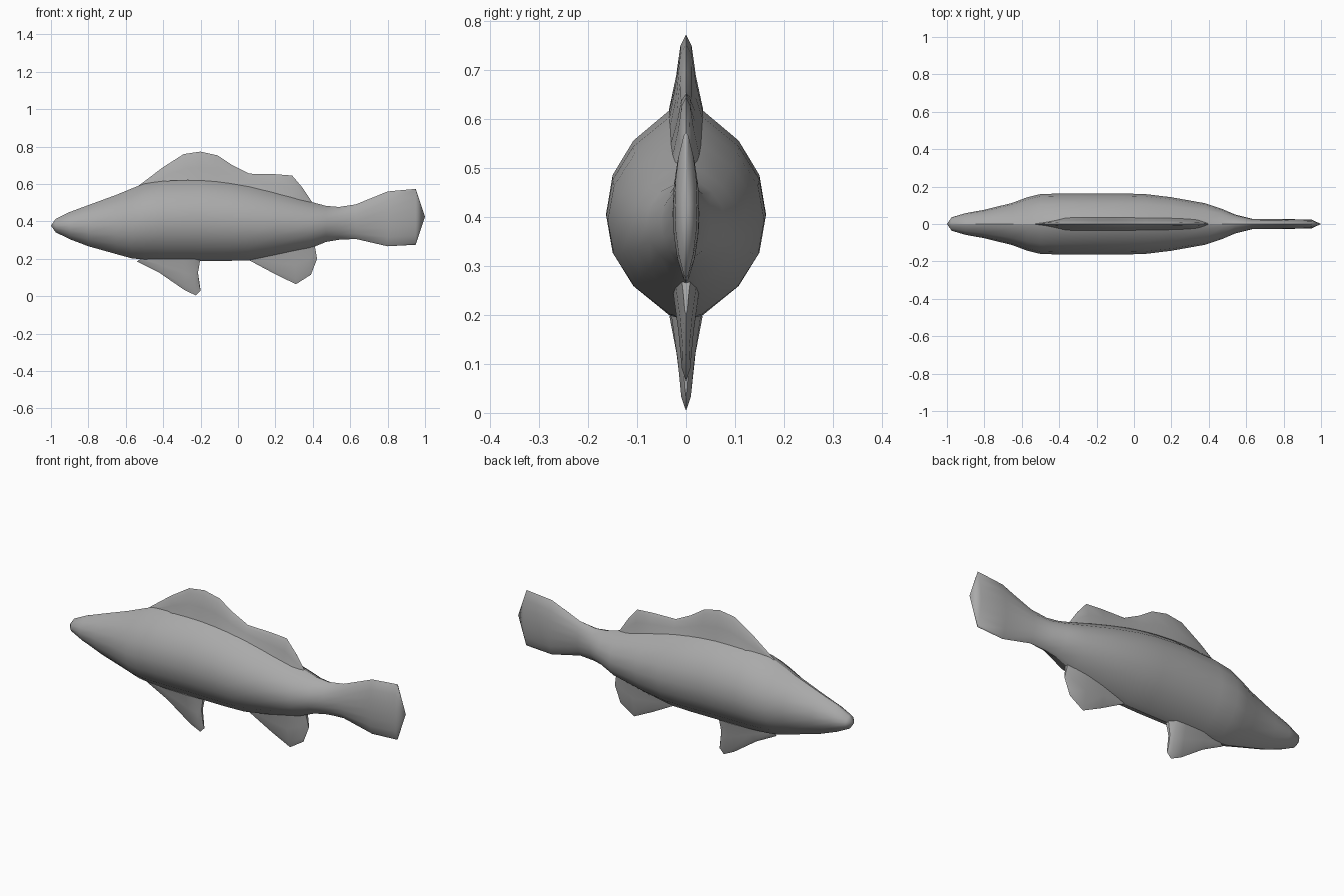
import bpy, bmesh, math

cube = bpy.data.objects.get("Cube")
if cube:
    bpy.data.objects.remove(cube, do_unlink=True)

grey = bpy.data.materials.new("fish grey")
grey.use_nodes = True
GREY = (0.4, 0.4, 0.4, 1)
grey.diffuse_color = GREY
grey.node_tree.nodes["Principled BSDF"].inputs["Base Color"].default_value = GREY


def loft(name, rings, start=None, end=None, ridges=(), angle=60):
    """Skin a row of closed rings, closing each end with a point or a face."""
    bm = bmesh.new()
    rows = [[bm.verts.new(p) for p in ring] for ring in rings]
    n = len(rows[0])
    for a, b in zip(rows, rows[1:]):
        for i in range(n):
            j = (i + 1) % n
            bm.faces.new((a[i], a[j], b[j], b[i]))
    for row, tip in ((rows[0], start), (rows[-1], end)):
        if tip:
            v = bm.verts.new(tip)
            for i in range(n):
                bm.faces.new((row[i], row[(i + 1) % n], v))
        else:
            bm.faces.new(row)
    bmesh.ops.recalc_face_normals(bm, faces=bm.faces[:])
    # sharp ridge lines along the body
    for a, b in zip(rows, rows[1:]):
        for i in ridges:
            bm.edges.get((a[i], b[i])).smooth = False
    mesh = bpy.data.meshes.new(name)
    bm.to_mesh(mesh)
    bm.free()
    mesh.materials.append(grey)
    obj = bpy.data.objects.new(name, mesh)
    bpy.context.collection.objects.link(obj)
    bpy.ops.object.select_all(action='DESELECT')
    obj.select_set(True)
    bpy.context.view_layer.objects.active = obj
    bpy.ops.object.shade_smooth_by_angle(angle=math.radians(angle), keep_sharp_edges=True)
    return obj


# Body and tail: x, half width, bottom z, top z
stations = [
    (-0.975, 0.036, 0.342, 0.413), (-0.90, 0.058, 0.305, 0.450),
    (-0.80, 0.076, 0.267, 0.487), (-0.65, 0.113, 0.225, 0.542),
    (-0.57, 0.143, 0.203, 0.575), (-0.50, 0.160, 0.195, 0.603),
    (-0.40, 0.163, 0.190, 0.623), (-0.20, 0.163, 0.189, 0.629),
    (-0.05, 0.163, 0.189, 0.615), (0.06, 0.160, 0.192, 0.595),
    (0.20, 0.143, 0.215, 0.560), (0.38, 0.111, 0.253, 0.507),
    (0.47, 0.081, 0.290, 0.483), (0.54, 0.051, 0.302, 0.477),
    (0.63, 0.028, 0.306, 0.491), (0.80, 0.027, 0.267, 0.560),
    (0.95, 0.023, 0.275, 0.574),
]
# One quarter of the cross-section, then mirrored to a full ring
quarter = [(0, 1), (0.21, 0.95), (0.66, 0.67), (0.92, 0.35), (1, 0)]
half = quarter + [(u, -v) for u, v in quarter[-2::-1]]
section = half + [(-u, v) for u, v in half[-2:0:-1]]
rings = [[(x, w * u, (lo + hi) / 2 + v * (hi - lo) / 2) for u, v in section]
         for x, w, lo, hi in stations]
loft("body_and_tail", rings, start=(-1, 0, 0.377), end=(1, 0, 0.425), ridges=(0, 8))


def fin(name, rows):
    """Fin of lens section; rows hold base x, base z, tip x, tip z, half width, bow."""
    profile = [(0, 1.0), (0.45, 0.58), (0.85, 0.33), (1, 0)]
    rings = []
    for bx, bz, tx, tz, w, bow in rows:
        def at(t, k, side):
            return (bx + (tx - bx) * t + bow * math.sin(math.pi * t),
                    side * w * k, bz + (tz - bz) * t)
        left = [at(t, k, 1) for t, k in profile]
        right = [at(t, k, -1) for t, k in profile[-2::-1]]
        rings.append(left + right)
    return loft(name, rings, angle=50)


fin("dorsal_fin", [
    (-0.50, 0.580, -0.53, 0.592, 0.008, 0), (-0.36, 0.618, -0.40, 0.690, 0.033, 0),
    (-0.27, 0.620, -0.29, 0.760, 0.035, 0), (-0.20, 0.619, -0.20, 0.773, 0.035, 0),
    (-0.11, 0.612, -0.11, 0.753, 0.035, 0), (-0.03, 0.601, -0.03, 0.700, 0.034, 0),
    (0.06, 0.584, 0.06, 0.655, 0.033, 0), (0.20, 0.550, 0.20, 0.652, 0.031, 0),
    (0.29, 0.527, 0.29, 0.645, 0.027, 0), (0.34, 0.512, 0.345, 0.580, 0.022, 0),
    (0.385, 0.496, 0.395, 0.505, 0.010, 0),
])

fin("pelvic_fin", [
    (-0.50, 0.215, -0.54, 0.186, 0.008, 0), (-0.40, 0.200, -0.42, 0.125, 0.030, 0),
    (-0.29, 0.198, -0.285, 0.032, 0.034, 0), (-0.235, 0.198, -0.225, 0.004, 0.030, 0),
    (-0.20, 0.205, -0.20, 0.030, 0.010, -0.014),
])

fin("anal_fin", [
    (0.05, 0.215, 0.06, 0.192, 0.008, 0), (0.20, 0.232, 0.20, 0.117, 0.025, 0),
    (0.30, 0.250, 0.31, 0.064, 0.027, 0), (0.37, 0.265, 0.39, 0.115, 0.022, 0),
    (0.41, 0.272, 0.423, 0.200, 0.009, 0),
])
